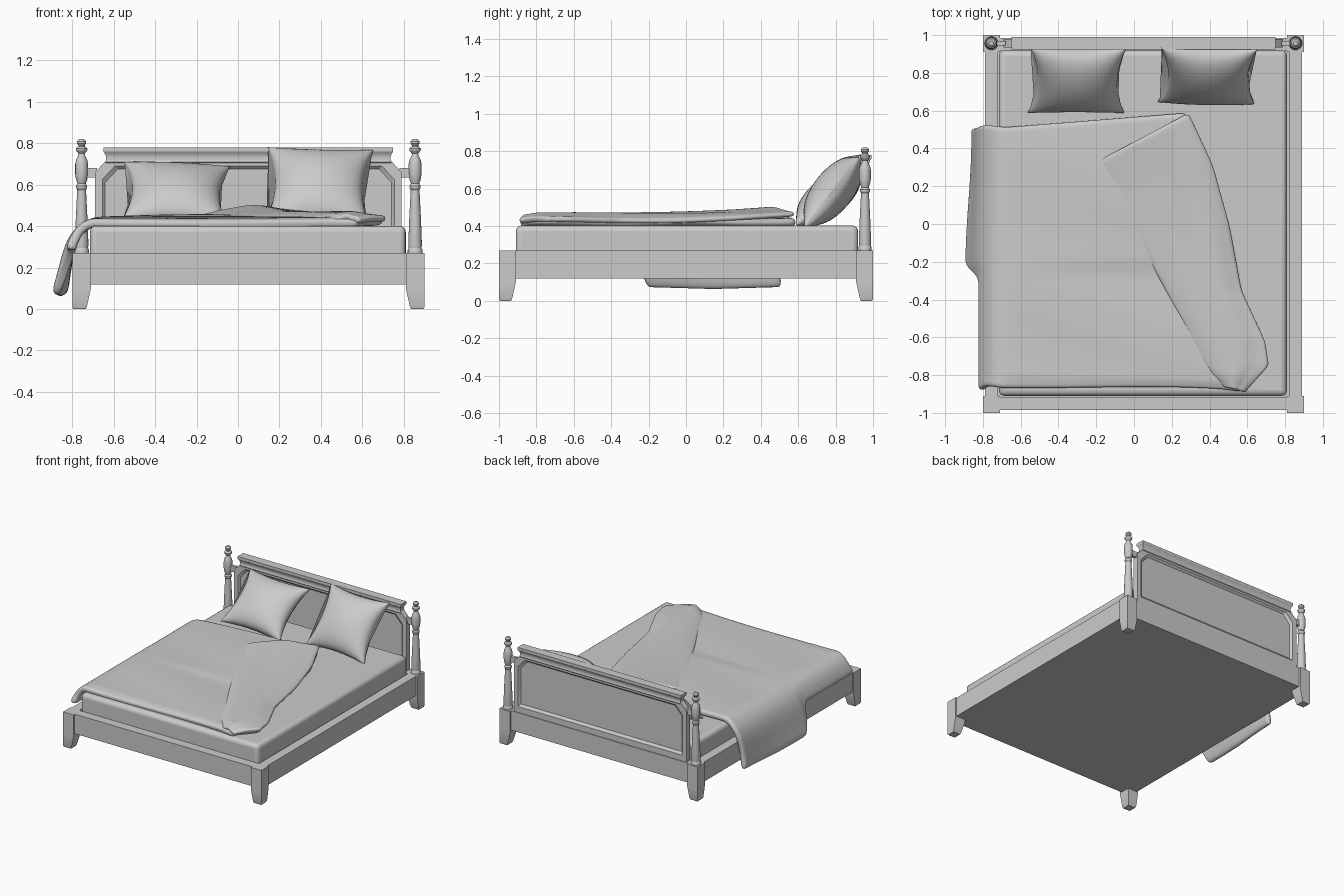
import bpy, bmesh, math
from mathutils import Vector, Matrix

cube = bpy.data.objects.get("Cube")
if cube:
    bpy.data.objects.remove(cube, do_unlink=True)

grey = bpy.data.materials.new("plain grey")
grey.use_nodes = True
grey.diffuse_color = (0.6, 0.6, 0.6, 1)
grey.node_tree.nodes["Principled BSDF"].inputs["Base Color"].default_value = (0.6, 0.6, 0.6, 1)

CX = 0.05  # middle of the frame in x


def loft(name, rings, closed=True, caps=True, wrap=False, angle=30):
    """Join equal-length point rings into one surface."""
    bm = bmesh.new()
    rows = [[bm.verts.new(p) for p in r] for r in rings]
    n = len(rows[0])
    pairs = list(zip(rows, rows[1:])) + ([(rows[-1], rows[0])] if wrap else [])
    for a, b in pairs:
        for i in range(n if closed else n - 1):
            j = (i + 1) % n
            bm.faces.new((a[i], a[j], b[j], b[i]))
    if caps:
        bm.faces.new(rows[0])
        bm.faces.new(rows[-1])
    bmesh.ops.recalc_face_normals(bm, faces=bm.faces)
    mesh = bpy.data.meshes.new(name)
    bm.to_mesh(mesh)
    bm.free()
    ob = bpy.data.objects.new(name, mesh)
    bpy.context.collection.objects.link(ob)
    mesh.materials.append(grey)
    bpy.ops.object.select_all(action='DESELECT')
    ob.select_set(True)
    bpy.context.view_layer.objects.active = ob
    bpy.ops.object.shade_smooth_by_angle(angle=math.radians(angle))
    return ob


def stack(name, levels):
    """Rectangles (z, x0, x1, y0, y1) stacked upwards."""
    return loft(name, [[(a, c, z), (b, c, z), (b, d, z), (a, d, z)] for z, a, b, c, d in levels])


def box(name, x0, x1, y0, y1, z0, z1):
    return stack(name, [(z0, x0, x1, y0, y1), (z1, x0, x1, y0, y1)])


def bevel(ob, width, segments):
    m = ob.modifiers.new("bevel", 'BEVEL')
    m.width, m.segments = width, segments


def sample(points, t):
    """Point at fraction t of an evenly timed path."""
    f = min(t, 0.9999) * (len(points) - 1)
    i = int(f)
    return Vector(points[i]).lerp(Vector(points[i + 1]), f - i)


def smooth(a, b, v):
    t = max(0, min(1, (v - a) / (b - a)))
    return t * t * (3 - 2 * t)


# Corner legs with tapered feet
for sx, side in ((-1, "right"), (1, "left")):
    for sy, end in ((-1, "front"), (1, "back")):
        levels = []
        for z, w, o in ((0, .065, .005), (.01, .07, 0), (.10, .09, 0), (.12, .09, 0), (.27, .09, 0)):
            levels.append((z, CX + sx * (.85 - o), CX + sx * (.85 - w), sy * (1 - o), sy * (1 - w)))
        stack(f"{end}_{side}_leg", levels)
    # Side rails
    xa, xb = sorted((CX + sx * .84, CX + sx * .77))
    box(f"{side}_rail", xa, xb, -.92, .92, .12, .27)

# End rails and base board
for sy, end in ((-1, "front"), (1, "back")):
    ya, yb = sorted((sy * .985, sy * .915))
    box(f"{end}_rail", CX - .77, CX + .77, ya, yb, .12, .27)
box("base_board", CX - .84, CX + .84, -.985, .985, .119, .15)

# Turned headboard posts
profile = [(.036, .27), (.036, .285), (.031, .295), (.033, .31), (.029, .42), (.022, .56),
           (.021, .575), (.027, .585), (.027, .595), (.02, .605), (.027, .625), (.031, .65),
           (.031, .70), (.027, .72), (.017, .74), (.015, .75), (.027, .765), (.028, .775),
           (.016, .785), (.015, .79), (.022, .80), (.022, .81), (.012, .82)]
for sx, side in ((-1, "right"), (1, "left")):
    cx = CX + sx * .805
    loft(f"{side}_post", [[(cx + r * math.cos(k * math.pi / 8), .957 + r * math.sin(k * math.pi / 8), z)
                           for k in range(16)] for r, z in profile])
    xa, xb = sorted((cx, CX + sx * .73))
    box(f"{side}_post_bracket", xa, xb, .945, .968, .635, .68)


# Headboard: panel, chamfered frame and crown
def outline(w, low, shoulder, top, cut, y):
    half = [(w, low), (w, shoulder), (w - cut, top)]
    return [(CX + x, y, z) for x, z in half] + [(CX - x, y, z) for x, z in reversed(half)]


loft("headboard_panel", [outline(.72, .27, .64, .71, .06, y) for y in (.949, .964)])
rings = [outline(.74 - i, .27 + j, .66 - k, .725 - k, .06, y) for i, j, k, y in (
    (0, 0, 0, .935), (.035, .045, .035, .935), (.05, .065, .05, .95),
    (.05, .065, .05, .963), (.035, .045, .035, .979), (0, 0, 0, .979))]
loft("headboard_frame", rings, caps=False, wrap=True)
stack("headboard_crown", [(z, CX - .665 - d, CX + .665 + d, .957 - d, .957 + d) for z, d in (
    (.70, .018), (.71, .026), (.72, .022), (.735, .022), (.75, .027), (.76, .034), (.78, .034))])

# Mattress
bevel(box("mattress", -.715, .81, -.91, .92, .15, .402), .03, 4)


# Pillows: two bulging faces with drawn-in sides
def pillow(name, centre, half_w, half_h, thick, tilt, roll, yaw):
    n = 20
    m = (Matrix.Translation(centre) @ Matrix.Rotation(math.radians(yaw), 4, 'Z')
         @ Matrix.Rotation(math.radians(tilt), 4, 'X') @ Matrix.Rotation(math.radians(roll), 4, 'Z'))

    def point(i, j, s):
        u, v = -math.cos(math.pi * i / n), -math.cos(math.pi * j / n)
        puff = ((1 - u * u) * (1 - v * v)) ** .48
        return m @ Vector((half_w * u * (1 - .17 * (1 - v * v)), half_h * v * (1 - .10 * (1 - u * u)),
                           s * (thick * puff + .003)))

    rings = [[point(i, j, 1) for j in range(n + 1)] + [point(i, j, -1) for j in range(n, -1, -1)]
             for i in range(n + 1)]
    loft(name, rings, angle=80)


pillow("right_pillow", (-.30, .762, .557), .255, .222, .10, 39, -4, 3)
pillow("left_pillow", (.39, .787, .588), .255, .235, .105, 52, -2, 0)


# Blanket: sheet draped over one side, with a folded-back flap
def cloth(name, rows, thickness):
    ob = loft(name, rows, closed=False, caps=False, angle=180)
    m = ob.modifiers.new("thickness", 'SOLIDIFY')
    m.thickness, m.offset = thickness, 0
    m = ob.modifiers.new("smooth", 'SUBSURF')
    m.levels = m.render_levels = 2


outer = [(.29, .59), (.42, .31), (.505, 0), (.57, -.35), (.695, -.62), (.715, -.75), (.58, -.89)]
inner = [(-.20, .33), (-.09, .15), (.03, -.1), (.16, -.34), (.28, -.56), (.37, -.74), (.48, -.86)]
rest_edge = [(-.70, .417), (-.745, .40), (-.775, .365), (-.79, .335), (-.80, .315), (-.802, .30), (-.803, .285)]
hang_edge = [(-.70, .42), (-.755, .39), (-.795, .335), (-.815, .27), (-.825, .20), (-.835, .13), (-.845, .06)]

N = 40
sheet, flap = [], []
for r in range(N + 1):
    t = r / N
    right = sample(outer, t)
    left = Vector((-.66, .515 - 1.385 * t))
    row = []
    for k in range(17):
        s = k / 16
        p = right.lerp(left, s)
        p.x -= .012 * (1 - s)
        if t > .9:
            p.y += .035 * math.sin(math.pi * s) ** .5 * (t - .9) * 10 * (1 - s)
        wave = .004 * math.sin(9 * p.y + 3 * p.x) + .012 * smooth(-.27, -.18, p.y) * math.sin(math.pi * s)
        row.append((p.x, p.y, .42 + wave - .012 * smooth(.95, 1, t)))
    h = smooth(-.27, -.21, left.y)
    for k, (a, b) in enumerate(zip(rest_edge, hang_edge)):
        q = Vector(a).lerp(Vector(b), h)
        flare = h * .035 * smooth(.45, -.2, left.y) * (k / 6) ** 2
        row.append((q.x - flare, left.y + .01 * math.sin(k), q.y + h * .03 * (k / 6) * abs(left.y - .15)))
    sheet.append(row)

    start = sample(inner, t)
    row = []
    for k in range(13):
        s = k / 12
        p = start.lerp(right, s)
        z = .436 - .012 * t + .024 * math.sin(math.pi * s ** .8) + .005 * math.sin(14 * s + 8 * t) * s
        z += .03 * (1 - t) ** 4 * smooth(0, .6, s) - .008 * smooth(.75, 1, s) - .01 * smooth(.9, 1, t)
        z += .012 * smooth(.3, .7, t) * s
        row.append((p.x, p.y, z))
    flap.append(row)
cloth("blanket", sheet, .045)
cloth("blanket_flap", flap, .03)
